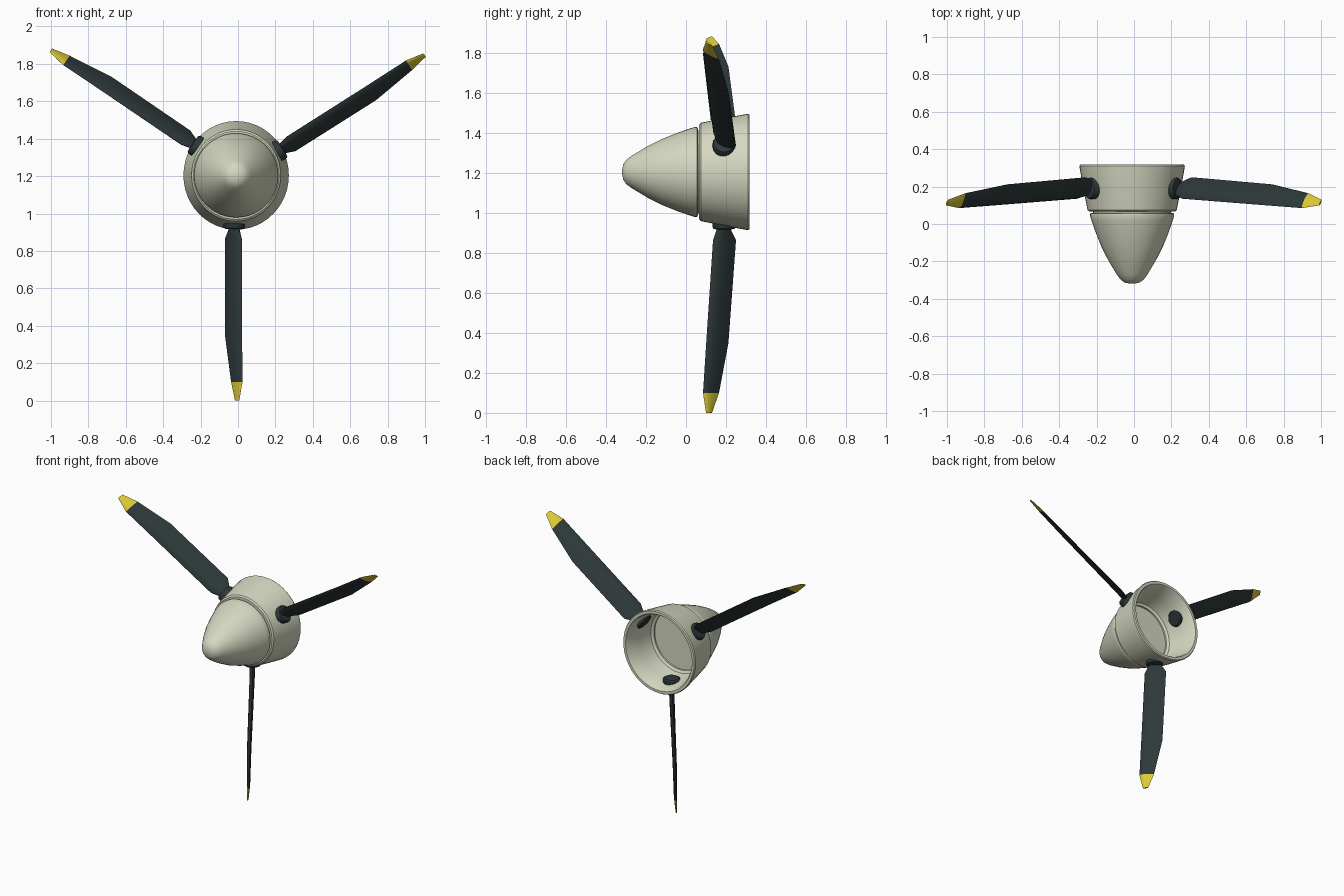
import bpy, bmesh, math
from mathutils import Vector, Matrix

if "Cube" in bpy.data.objects:
    bpy.data.objects.remove(bpy.data.objects["Cube"])

CX, CZ = -0.01, 1.204          # propeller axis (runs along y)


def material(name, rgb):
    m = bpy.data.materials.new(name)
    m.diffuse_color = (*rgb, 1)
    m.use_nodes = True
    m.node_tree.nodes["Principled BSDF"].inputs["Base Color"].default_value = m.diffuse_color
    return m


CREAM = material("cream_paint", (0.66, 0.69, 0.53))
DARK = material("dark_grey", (0.027, 0.04, 0.041))
YELLOW = material("tip_yellow", (0.73, 0.59, 0.035))


def finish(name, bm, mats, angle=35):
    bmesh.ops.remove_doubles(bm, verts=bm.verts, dist=1e-5)
    bmesh.ops.recalc_face_normals(bm, faces=bm.faces)
    me = bpy.data.meshes.new(name)
    bm.to_mesh(me)
    bm.free()
    ob = bpy.data.objects.new(name, me)
    bpy.context.collection.objects.link(ob)
    for m in mats:
        me.materials.append(m)
    bpy.ops.object.select_all(action='DESELECT')
    ob.select_set(True)
    bpy.context.view_layer.objects.active = ob
    bpy.ops.object.shade_smooth_by_angle(angle=math.radians(angle))
    return ob


def loft(bm, rings, caps=True):
    """Bridge rings of points with quads, closing the ends."""
    vs = [[bm.verts.new(p) for p in r] for r in rings]
    n = len(vs[0])
    for a, b in zip(vs, vs[1:]):
        for i in range(n):
            bm.faces.new((a[i], a[(i + 1) % n], b[(i + 1) % n], b[i]))
    if caps:
        bm.faces.new(vs[0])
        bm.faces.new(vs[-1])


def lathe(name, profile, caps, zscale=1.0, sides=48):
    """Revolve (radius, y) pairs around the propeller axis."""
    bm = bmesh.new()
    ts = [2 * math.pi * i / sides for i in range(sides)]
    loft(bm, [[(CX + r * math.cos(t) / zscale, y, CZ + r * math.sin(t) * zscale) for t in ts]
              for r, y in profile], caps)
    return finish(name, bm, [CREAM])


# Nose spinner with a closed back plate
lathe("spinner", [(0.012, -0.319), (0.04, -0.313), (0.062, -0.297), (0.082, -0.27),
                  (0.127, -0.195), (0.165, -0.12), (0.195, -0.045), (0.216, 0.015),
                  (0.225, 0.045), (0.224, 0.055), (0.216, 0.06), (0.208, 0.06),
                  (0.208, 0.074)], True)

# Hollow hub shell, open at the back
hub = [(0.205, 0.066), (0.232, 0.066), (0.242, 0.074), (0.265, 0.19), (0.284, 0.295),
       (0.286, 0.31), (0.281, 0.318), (0.263, 0.318), (0.256, 0.308), (0.24, 0.19),
       (0.222, 0.095), (0.205, 0.085)]
lathe("hub_shell", hub + hub[:1], False, 1.015)


# Blade stations: distance from axis, leading edge (x, y), trailing edge (x, y), thickness
STATIONS = [(0.255, (0.008, 0.16), (-0.030, 0.212), 0.035),
            (0.275, (0.010, 0.158), (-0.035, 0.218), 0.035),
            (0.34, (0.030, 0.135), (-0.060, 0.250), 0.034),
            (0.855, (0.032, 0.101), (-0.060, 0.212), 0.027),
            (1.105, (0.034, 0.085), (-0.027, 0.165), 0.021),
            (1.205, (0.016, 0.100), (-0.006, 0.130), 0.010)]
# Lens section: (position along chord, share of half thickness)
SECTION = [(0, 0), (0.08, 0.6), (0.3, 1), (0.65, 0.75), (1, 0),
           (0.65, -0.75), (0.3, -1), (0.08, -0.6)]


def blade(name, angle, length):
    # built pointing down, then swung around the propeller axis
    turn = (Matrix.Translation((CX, 0, CZ))
            @ Matrix.Rotation(-math.radians(angle - 270), 4, 'Y'))
    bm = bmesh.new()
    rings = []
    for d, a, b, th in STATIONS:
        a, b = Vector(a), Vector(b)
        ch = b - a
        nrm = Vector((-ch.y, ch.x)).normalized()
        pts = [a + ch * u + nrm * (t * th / 2) for u, t in SECTION]
        rings.append([(p.x, p.y, -d * length / 1.205) for p in pts])
    loft(bm, rings)
    for f in bm.faces:                       # yellow outer tip
        if f.calc_center_median().z < -1.1 * length / 1.205:
            f.material_index = 1
    bm.transform(turn)
    finish(name, bm, [DARK, YELLOW])

    # root collar through the hub wall
    bm = bmesh.new()
    ts = [2 * math.pi * i / 16 for i in range(16)]
    loft(bm, [[(-0.01 + r * math.cos(t), 0.19 + r * math.sin(t), -d) for t in ts]
              for r, d in [(0.045, 0.222), (0.056, 0.23), (0.058, 0.275),
                           (0.052, 0.285), (0.03, 0.288)]])
    bm.transform(turn)
    finish(name + "_collar", bm, [DARK])


blade("blade_lower", 270, 1.204)
blade("blade_right", 32.3, 1.195)
blade("blade_left", 145.7, 1.195)
